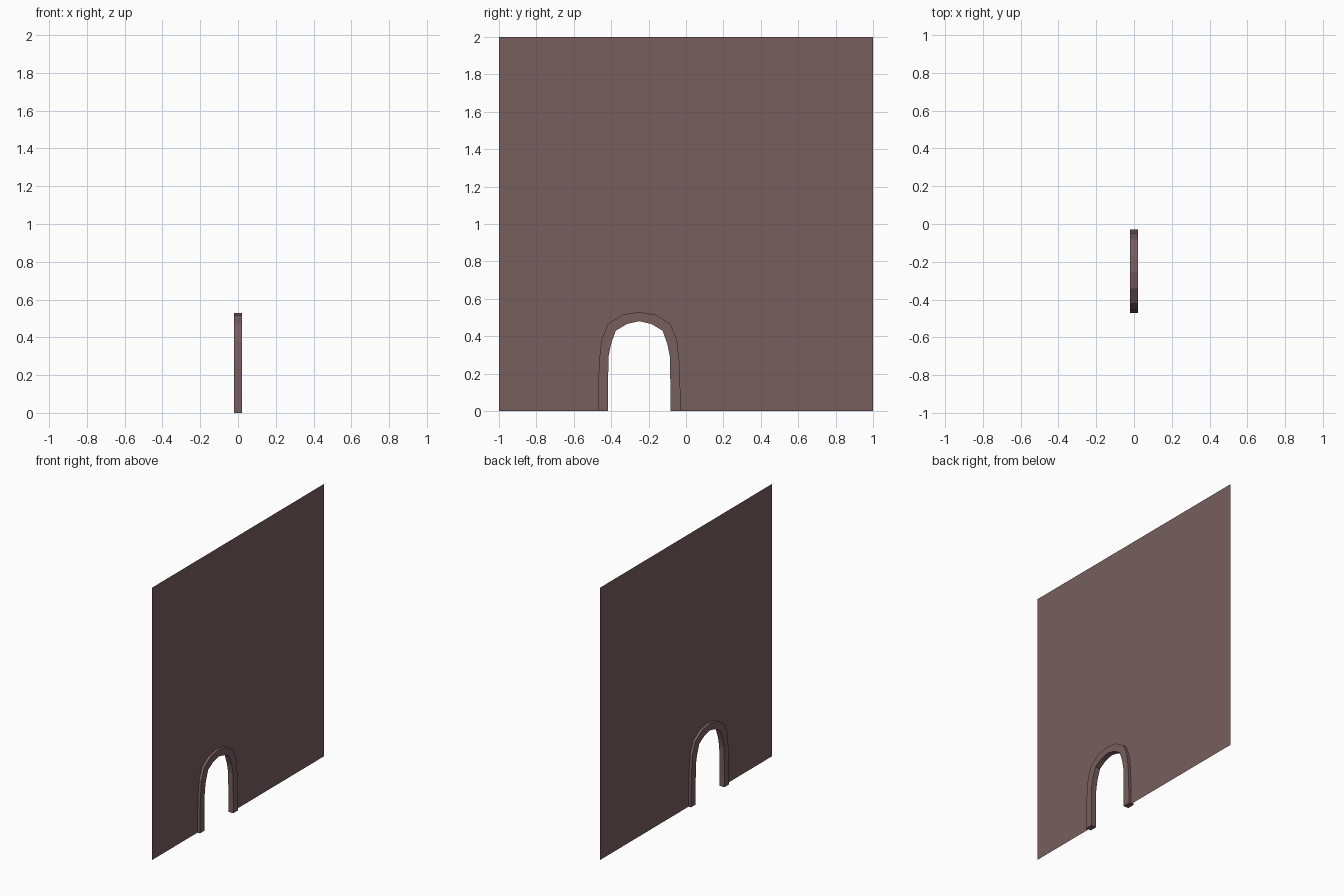
import bpy, bmesh

if "Cube" in bpy.data.objects:
    bpy.data.objects.remove(bpy.data.objects["Cube"])

mat = bpy.data.materials.new("dusty_brown")
mat.diffuse_color = (0.19, 0.112, 0.112, 1)
mat.use_nodes = True
mat.node_tree.nodes["Principled BSDF"].inputs["Base Color"].default_value = mat.diffuse_color

CY = -0.25  # centre line of the doorway
# half arches as (distance from centre line, height), foot to crown
OUTER = [(.22, 0), (.22, .1), (.214, .27), (.202, .38), (.167, .465), (.09, .515), (0, .53)]
INNER = [(.167, 0), (.167, .1), (.164, .29), (.15, .36), (.125, .43), (.065, .466), (0, .481)]


def full_arch(half):
    """Mirror a half arch into a left-to-right list of (y, z)."""
    return [(CY - d, z) for d, z in half] + [(CY + d, z) for d, z in half[-2::-1]]


def finish(name, bm, recalc=True):
    if recalc:
        bmesh.ops.recalc_face_normals(bm, faces=bm.faces[:])
    me = bpy.data.meshes.new(name)
    bm.to_mesh(me)
    bm.free()
    me.materials.append(mat)
    ob = bpy.data.objects.new(name, me)
    bpy.context.collection.objects.link(ob)


outer, inner = full_arch(OUTER), full_arch(INNER)

# wall: thin sheet facing +x, with the doorway cut out
bm = bmesh.new()
outline = [(-1, 0)] + inner + [(1, 0), (1, 2), (-1, 2)]
face = bm.faces.new([bm.verts.new((0, y, z)) for y, z in outline])
face.normal_update()
if face.normal.x < 0:
    face.normal_flip()
bmesh.ops.triangulate(bm, faces=[face])
finish("wall", bm, False)

# door frame: rectangular section swept along the arch
bm = bmesh.new()
rings = [[bm.verts.new((x, *p)) for x, p in ((-.02, o), (.02, o), (.02, i), (-.02, i))]
         for o, i in zip(outer, inner)]
for a, b in zip(rings, rings[1:]):
    for k in range(4):
        j = (k + 1) % 4
        bm.faces.new((a[k], a[j], b[j], b[k]))
bm.faces.new(rings[0])
bm.faces.new(rings[-1])
finish("door_frame", bm)
